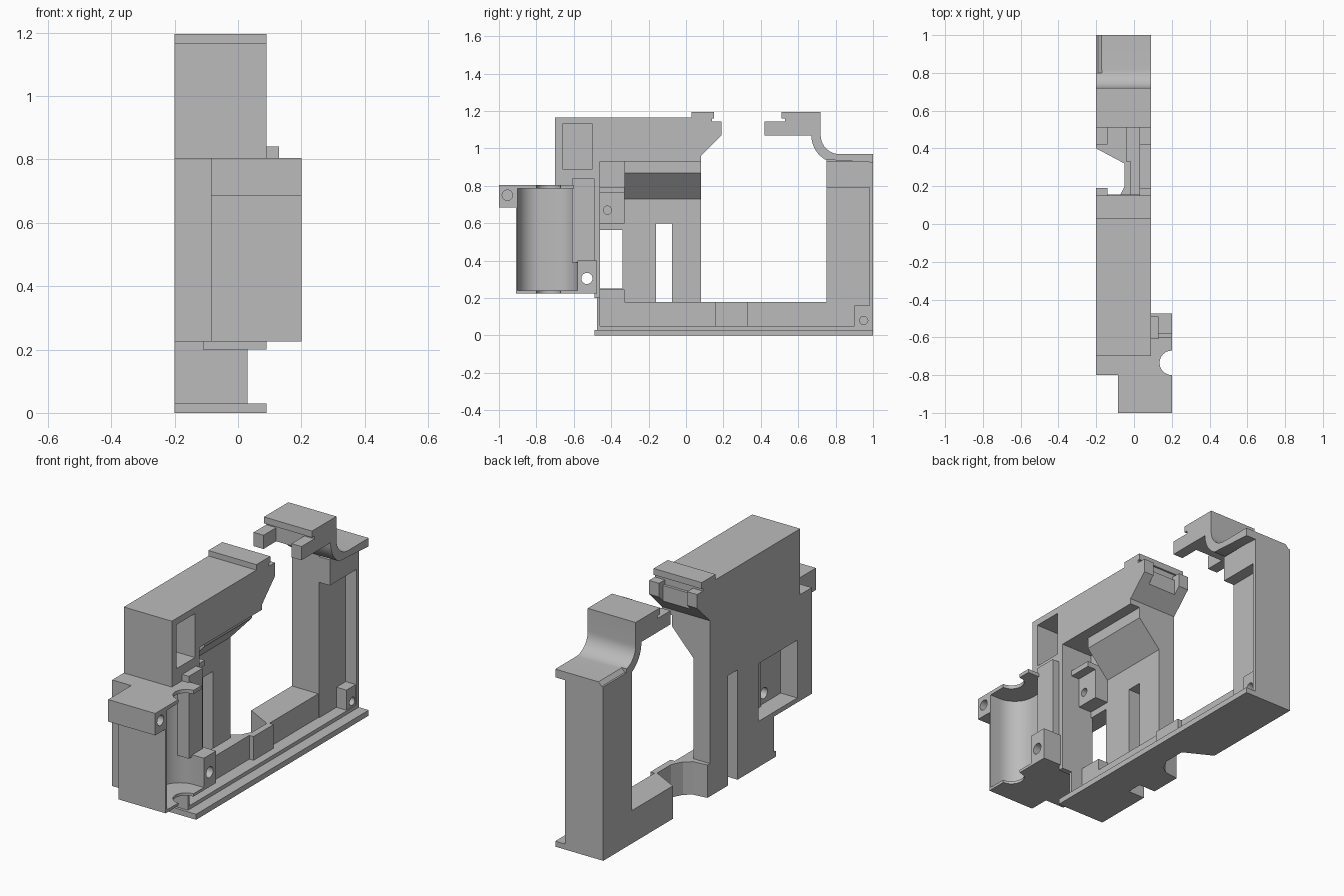
import bpy, bmesh, math

cube = bpy.data.objects.get("Cube")
if cube:
    bpy.data.objects.remove(cube, do_unlink=True)

grey = bpy.data.materials.new("plain_grey")
grey.use_nodes = True
grey.diffuse_color = (0.5, 0.5, 0.5, 1)
grey.node_tree.nodes["Principled BSDF"].inputs["Base Color"].default_value = (0.5, 0.5, 0.5, 1)


def prism(name, axis, outline, low, high):
    """Extrude an outline along x (y,z points), y (x,z points) or z (x,y points)."""
    place = {"x": lambda a, b, t: (t, a, b),
             "y": lambda a, b, t: (a, t, b),
             "z": lambda a, b, t: (a, b, t)}[axis]
    bm = bmesh.new()
    rings = [[bm.verts.new(place(a, b, t)) for a, b in outline] for t in (low, high)]
    count = len(outline)
    bm.faces.new(rings[0])
    bm.faces.new(rings[1])
    for i in range(count):
        j = (i + 1) % count
        bm.faces.new((rings[0][i], rings[0][j], rings[1][j], rings[1][i]))
    bmesh.ops.recalc_face_normals(bm, faces=bm.faces)
    mesh = bpy.data.meshes.new(name)
    bm.to_mesh(mesh)
    bm.free()
    mesh.materials.append(grey)
    obj = bpy.data.objects.new(name, mesh)
    bpy.context.collection.objects.link(obj)
    return obj


def box(name, x, y, z):
    return prism(name, "x", [(y[0], z[0]), (y[1], z[0]), (y[1], z[1]), (y[0], z[1])], *x)


def arc(cx, cy, r, start, end, steps=10):
    angles = [math.radians(start + (end - start) * i / steps) for i in range(steps + 1)]
    return [(cx + r * math.cos(a), cy + r * math.sin(a)) for a in angles]


def hole(y, z, r, low, high):
    return prism("hole_cutter", "x", arc(y, z, r, 0, 345, 23), low, high)


def cut(targets, cutters):
    for obj in targets:
        for cutter in cutters:
            mod = obj.modifiers.new("cut", "BOOLEAN")
            mod.operation = "DIFFERENCE"
            mod.solver = "EXACT"
            mod.object = cutter
        bpy.context.view_layer.update()
        graph = bpy.context.evaluated_depsgraph_get()
        mesh = bpy.data.meshes.new_from_object(obj.evaluated_get(graph))
        obj.modifiers.clear()
        obj.data = mesh
    for cutter in cutters:
        bpy.data.objects.remove(cutter, do_unlink=True)


# Side panel with slot and window
panel = prism("side_panel", "x", [
    (-.475, 0), (.08, 0), (.08, .96), (-.7, .96), (-.7, .805),
    (-.8, .805), (-.8, .225), (-.475, .225)], -.2, -.1)
cut([panel], [box("slot_cutter", (-.3, 0), (-.16, -.075), (-.1, .6)),
              box("window_cutter", (-.3, 0), (-.675, -.34), (.25, .565))])

# Bottom rail with the side notch, and its stepped base
prism("bottom_rail", "z", [
    (-.04, 1), (-.2, 1), (-.2, .4), (-.05, .32), (-.05, .2), (-.08, .14), (-.12, .11),
    (-.2, .1), (-.2, .08), (-.1, .08), (-.1, -.475), (-.04, -.475),
    (-.04, .155), (-.015, .155), (-.015, .33), (-.04, .33)], 0, .18)
box("base_step", (-.045, .03), (-.475, 1), (0, .05))
box("base_flange", (-.045, .09), (-.49, 1), (0, .03))
box("base_front_lip", (-.2, -.04), (-.49, -.47), (0, .03))

# Upper body with square pocket and raised end
upper = prism("upper_body", "x", [
    (-.7, .8), (-.475, .8), (-.475, .93), (.08, .93), (.08, .96), (.155, 1.035),
    (.155, 1.12), (.14, 1.12), (.14, 1.16), (.15, 1.16), (.15, 1.195),
    (.03, 1.195), (.03, 1.165), (-.7, 1.165)], -.2, .09)
cut([upper], [box("pocket_cutter", (-.1, .2), (-.66, -.5), (.89, 1.13))])

# Paired clip tabs on both sides of the top gap
for side, (x0, x1) in {"right": (-.2, -.14), "left": (.03, .09)}.items():
    prism("front_clip_" + side, "x", [
        (.13, 1.01), (.19, 1.07), (.19, 1.145), (.13, 1.145)], x0, x1)
    prism("rear_clip_" + side, "x", [
        (.42, 1.07), (.54, 1.07), (.54, 1.145), (.42, 1.145)], x0, x1)

# Sloped overhang above the recessed panel
prism("sloped_overhang", "y", [
    (-.12, .73), (-.1, .73), (.03, .87), (.03, .94), (-.12, .94)], -.33, .08)

# Front recess details
box("recess_front_wall", (-.11, .09), (-.49, -.46), (.2, .93))
box("lower_front_wall", (-.11, .03), (-.475, -.46), (.03, .21))
box("recess_ridge", (-.11, .03), (-.46, -.33), (.765, .795))
boss = box("recess_boss", (-.11, -.02), (-.46, -.33), (.6, .766))
cut([boss], [hole(-.42, .67, .022, -.08, .1)])
box("recess_sill", (-.11, -.04), (-.46, -.33), (.17, .245))

# Rear post
box("rear_post", (-.2, -.035), (.75, 1), (0, .95))
box("post_top_block", (-.04, .03), (.75, .98), (.79, .93))
box("post_rear_lip", (-.04, .03), (.98, 1), (.03, .93))
corner = box("post_corner_boss", (-.04, .025), (.9, .98), (.04, .16))
cut([corner], [hole(.95, .08, .022, -.01, .1)])

# Curved rear arm with bevelled edge
arm = prism("rear_arm", "x",
            [(1, .925), (1, .97), (.82, .97)]
            + arc(.82, 1.07, .1, 270, 180)[1:]
            + [(.72, 1.195), (.51, 1.195), (.51, 1.16), (.53, 1.16), (.53, 1.07), (.67, 1.07)]
            + arc(.82, 1.07, .15, 185, 240), -.2, .09)
cut([arm], [prism("bevel_cutter", "y", [
    (-.21, .93), (-.2, .94), (-.17, .971), (-.17, .99), (-.21, .99)], .8, 1.1)])

# Cylindrical cradle housing
front = box("cradle_front", (-.085, .2), (-.91, -.6), (.225, .805))
back = box("cradle_back", (-.1, .09), (-.8, -.475), (.225, .805))
block = box("cradle_lower_boss", (.08, .2), (-.61, -.475), (.225, .4))
box("cradle_rear_wall", (.05, .13), (-.61, -.49), (.39, .84))
box("cradle_under_lip", (-.1, .09), (-.49, -.46), (.2, .23))
cavity = prism("cavity_cutter", "z",
               [(.25, -.9)] + arc(.14, -.78, .12, 270, 180)
               + arc(.14, -.70, .12, 180, 90) + [(.25, -.58)], .24, .785)
shaft = prism("shaft_cutter", "z", arc(.2, -.735, .065, 0, 345, 23), 0, 1)
cut([front, back, block], [cavity, shaft, hole(-.53, .305, .03, -.3, .3)])

# Mounting ear
ear = box("mounting_ear", (-.085, .2), (-1, -.905), (.685, .805))
cut([ear], [hole(-.955, .75, .028, .1, .3)])

# Smooth the curved parts
for obj in (arm, front, back, block, ear, boss, corner):
    bpy.ops.object.select_all(action="DESELECT")
    obj.select_set(True)
    bpy.context.view_layer.objects.active = obj
    bpy.ops.object.shade_smooth_by_angle(angle=math.radians(30))
